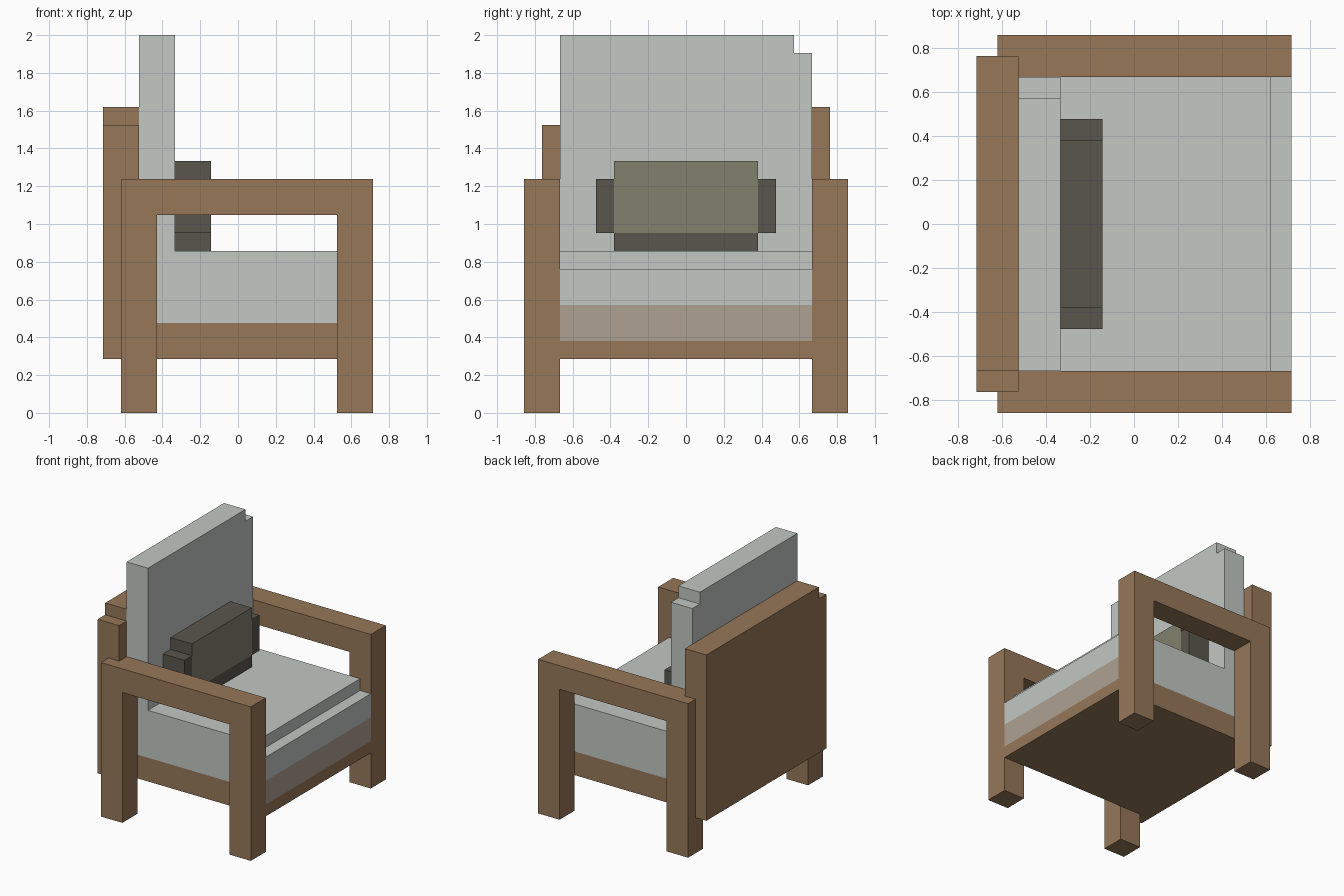
import bpy, bmesh
from mathutils import Vector

if "Cube" in bpy.data.objects:
    bpy.data.objects.remove(bpy.data.objects["Cube"])

U = 2 / 21  # block unit of the model


def material(name, hex_rgb):
    lin = []
    for i in (0, 2, 4):
        c = int(hex_rgb[i:i + 2], 16) / 255
        lin.append(c / 12.92 if c <= 0.04045 else ((c + 0.055) / 1.055) ** 2.4)
    m = bpy.data.materials.new(name)
    m.diffuse_color = (*lin, 1)
    m.use_nodes = True
    m.node_tree.nodes["Principled BSDF"].inputs["Base Color"].default_value = m.diffuse_color
    return m


WOOD = material("wood", "967759")
FABRIC = material("pale grey fabric", "C2C8C4")
TRIM = material("tan trim", "AEA292")
PILLOW = material("dark pillow", "5A564D")
OLIVE = material("olive pillow front", "81816F")


def extrude(name, profile, axis, lo, hi, mats, rule=None, cuts=()):
    """Extrude a profile (in units) along x (profile = y,z) or y (profile = x,z)."""
    bm = bmesh.new()

    def co(a, z, d):
        return Vector((d, a, z) if axis == 'x' else (a, d, z)) * U

    face = bm.faces.new([bm.verts.new(co(a, z, lo)) for a, z in profile])
    ext = bmesh.ops.extrude_face_region(bm, geom=[face], use_keep_orig=True)
    step = co(0, 0, hi - lo)
    bmesh.ops.translate(bm, vec=step, verts=[g for g in ext['geom'] if isinstance(g, bmesh.types.BMVert)])
    for point, normal in cuts:
        bmesh.ops.bisect_plane(bm, geom=bm.verts[:] + bm.edges[:] + bm.faces[:],
                               plane_co=Vector(point) * U, plane_no=normal)
    bmesh.ops.recalc_face_normals(bm, faces=bm.faces[:])
    bm.normal_update()
    if rule:
        for f in bm.faces:
            f.material_index = int(rule(f.calc_center_median() / U, f.normal))
    me = bpy.data.meshes.new(name)
    bm.to_mesh(me)
    bm.free()
    for m in mats:
        me.materials.append(m)
    ob = bpy.data.objects.new(name, me)
    bpy.context.collection.objects.link(ob)
    return ob


# Arm frames: two legs joined by an arm rest, mirrored
arm = extrude("arm_frames", [(-6.5, 0), (-4.5, 0), (-4.5, 11), (5.5, 11), (5.5, 0),
                             (7.5, 0), (7.5, 13), (-6.5, 13)], 'y', 7, 9, [WOOD])
arm.modifiers.new("mirror", 'MIRROR').use_axis = (False, True, False)

# Wooden back panel with one lower corner
extrude("back_panel", [(-8, 3), (8, 3), (8, 17), (-7, 17), (-7, 16), (-8, 16)],
        'x', -7.5, -5.5, [WOOD])

# Seat base, upper part of the front face in trim colour
extrude("seat_base", [(-5.5, 3), (7.5, 3), (7.5, 4), (7.5, 5), (-5.5, 5)], 'y', -7, 7,
        [WOOD, TRIM], lambda c, n: n.x > 0.9 and c.z > 4)

# Seat cushion with stepped front edge, lower part of the front in trim colour
extrude("seat_cushion", [(-5.5, 5), (7.5, 5), (7.5, 6), (7.5, 8), (6.5, 8), (6.5, 9), (-5.5, 9)],
        'y', -7, 7, [FABRIC, TRIM], lambda c, n: n.x > 0.9 and c.z < 6)

# Back cushion with one notched corner
extrude("back_cushion", [(-7, 9), (7, 9), (7, 20), (6, 20), (6, 21), (-7, 21)],
        'x', -5.5, -3.5, [FABRIC])

# Throw pillow with narrower ends and a lighter front panel
extrude("pillow", [(-4, 9), (4, 9), (4, 10), (5, 10), (5, 13), (4, 13), (4, 14),
                   (-4, 14), (-4, 13), (-5, 13), (-5, 10), (-4, 10)],
        'x', -3.5, -1.5, [PILLOW, OLIVE],
        lambda c, n: n.x > 0.9 and c.z > 10 and abs(c.y) < 4,
        cuts=[((0, 0, 10), (0, 0, 1)), ((0, 4, 0), (0, 1, 0)), ((0, -4, 0), (0, 1, 0))])
